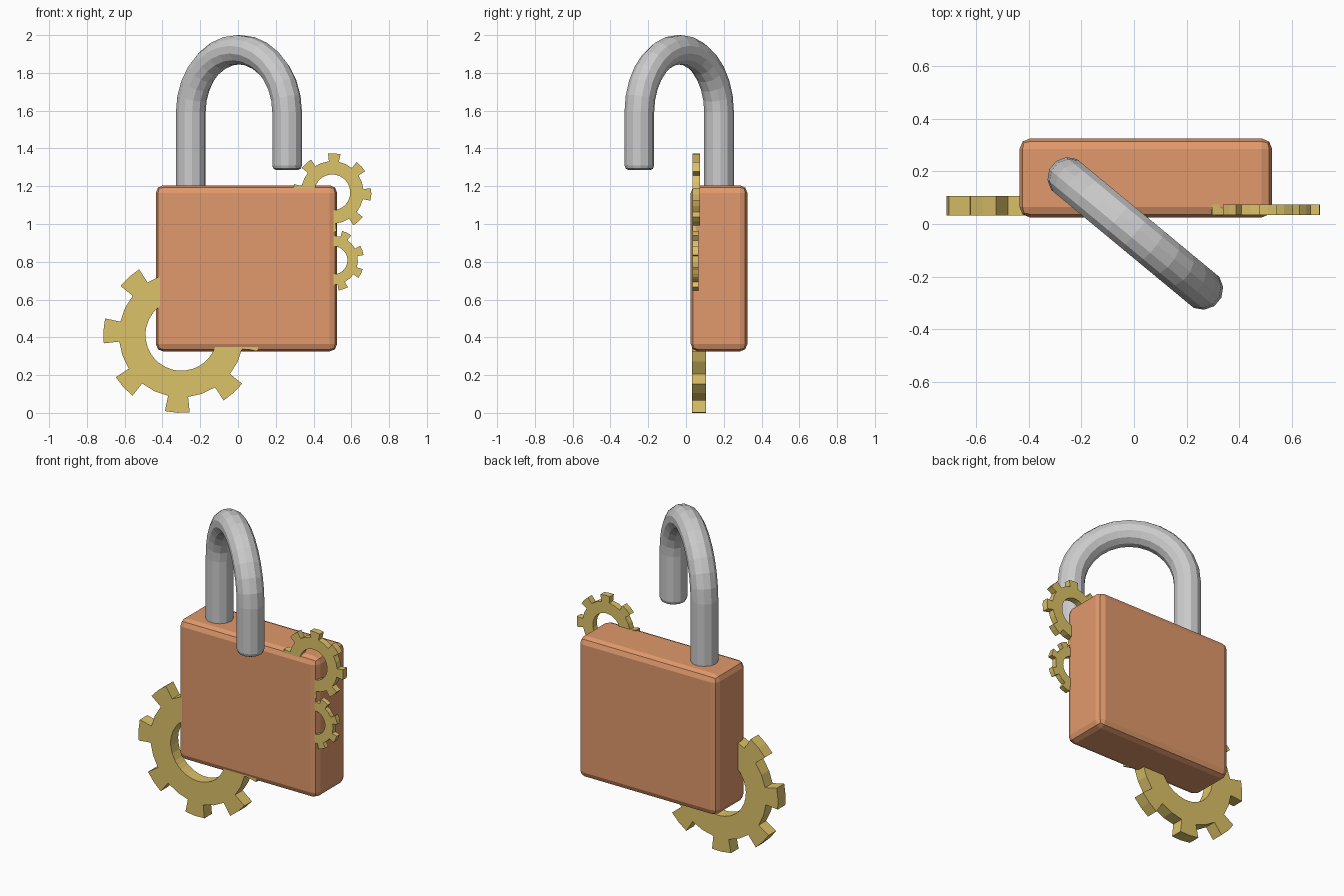
import bpy, bmesh, math
from mathutils import Vector

if "Cube" in bpy.data.objects:
    bpy.data.objects.remove(bpy.data.objects["Cube"])


def material(name, rgb):
    m = bpy.data.materials.new(name)
    m.diffuse_color = (*rgb, 1)
    m.use_nodes = True
    m.node_tree.nodes["Principled BSDF"].inputs["Base Color"].default_value = m.diffuse_color
    return m


def make_object(name, bm, mat=None):
    bmesh.ops.recalc_face_normals(bm, faces=bm.faces)
    me = bpy.data.meshes.new(name)
    bm.to_mesh(me)
    bm.free()
    ob = bpy.data.objects.new(name, me)
    bpy.context.collection.objects.link(ob)
    if mat:
        me.materials.append(mat)
    return ob


copper = material("copper", (0.75, 0.32, 0.15))
brass = material("brass", (0.72, 0.54, 0.14))

# Lock body: rounded box
bm = bmesh.new()
bmesh.ops.create_cube(bm, size=1)
bmesh.ops.scale(bm, vec=(0.96, 0.30, 0.88), verts=bm.verts)
bmesh.ops.translate(bm, vec=(0.045, 0.175, 0.765), verts=bm.verts)
bmesh.ops.bevel(bm, geom=bm.edges[:], offset=0.04, segments=2, profile=0.5,
                affect='EDGES')
make_object("lock_body", bm, copper)

# Shackle: round bar swept up, over a half circle and down to a free end
leg, tip = Vector((-0.25, 0.175, 0)), Vector((0.26, -0.247, 0))
mid, half = (leg + tip) / 2, (tip - leg) / 2
span = half.length
out = half.normalized()
side = Vector((-out.y, out.x, 0))
up = Vector((0, 0, 1))
RAD, SIDES, ARC, SPRING = 0.079, 12, 14, 1.592

rings = [(leg + up * 1.1, out, RAD)]
for i in range(ARC + 1):
    a = math.pi * (1 - i / ARC)
    d = out * math.cos(a) + up * math.sin(a)
    rings.append((mid + up * SPRING + d * span, -d if i == -1 else d, RAD))
rings[0] = (rings[0][0], -out, RAD)
for z, r in ((1.31, RAD), (1.293, RAD * 0.92), (1.285, RAD * 0.72)):
    rings.append((tip + up * z, out, r))

bm = bmesh.new()
loops = []
for centre, normal, r in rings:
    loops.append([bm.verts.new(centre + r * (normal * math.cos(t) + side * math.sin(t)))
                  for t in (2 * math.pi * (k + 0.5) / SIDES for k in range(SIDES))])
for a, b in zip(loops, loops[1:]):
    for k in range(SIDES):
        n = (k + 1) % SIDES
        bm.faces.new((a[k], a[n], b[n], b[k]))
bm.faces.new(loops[0])
bm.faces.new(loops[-1])
make_object("shackle", bm)


# Gears: ring with eight flared teeth, partly sunk into the body
def gear(name, x, z, radius, turn, y0, y1, teeth=8):
    root, hole, w = radius * 0.80, radius * 0.46, 9.2
    step = 360 / teeth
    gap = step / 2 - w
    profile = []          # (angle, outer radius)
    for i in range(teeth):
        c = turn + i * step
        profile += [(c - w, root), (c - w, radius), (c, radius), (c + w, radius),
                    (c + w, root), (c + w + gap, root)]
    bm = bmesh.new()

    def point(a, r, y):
        t = math.radians(a)
        return bm.verts.new((x + r * math.cos(t), y, z + r * math.sin(t)))

    outer = [[point(a, r, y) for a, r in profile] for y in (y0, y1)]
    # one inner vertex per distinct angle
    inner = []
    for y in (y0, y1):
        cache = {}
        inner.append([cache.get(a) or cache.setdefault(a, point(a, hole, y))
                      for a, _ in profile])
    n = len(profile)
    for i in range(n):
        j = (i + 1) % n
        bm.faces.new((outer[0][i], outer[0][j], outer[1][j], outer[1][i]))
        if inner[0][i] is inner[0][j]:
            continue
        bm.faces.new((inner[0][i], inner[0][j], inner[1][j], inner[1][i]))
        for s in (0, 1):
            bm.faces.new((outer[s][i], outer[s][j], inner[s][j], inner[s][i]))
    # the tooth sides share one angle, so join the root points into the face ring
    bmesh.ops.triangulate(bm, faces=[f for f in bm.faces if len(f.verts) > 4])
    return make_object(name, bm, brass)


gear("large_gear", -0.30, 0.413, 0.413, -3, 0.032, 0.107)
gear("upper_gear", 0.499, 1.167, 0.207, -3, 0.034, 0.074)
gear("small_gear", 0.505, 0.808, 0.162, 19, 0.034, 0.065)
